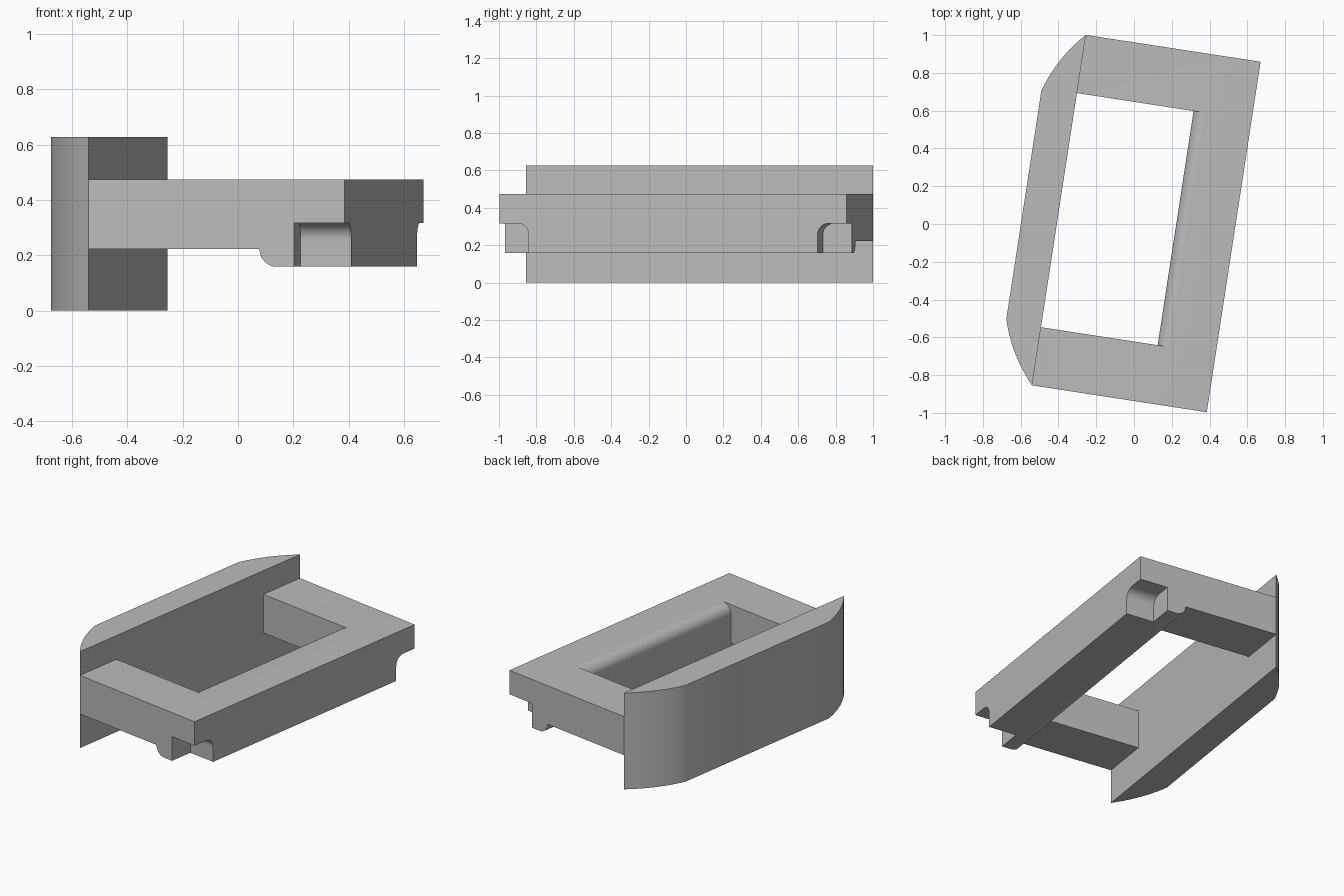
import bpy, bmesh, math
from mathutils import Vector

old = bpy.data.objects.get("Cube")
if old:
    bpy.data.objects.remove(old, do_unlink=True)

grey = bpy.data.materials.new("plain grey")
grey.use_nodes = True
color = (0.5, 0.5, 0.5, 1)
grey.diffuse_color = color
grey.node_tree.nodes["Principled BSDF"].inputs["Base Color"].default_value = color

# Shared dimensions in the turned frame
TURN = math.radians(-8.73)
HALF = 0.9385          # half length
HOLE = 0.627           # half length of the opening
PLATE_IN, PLATE_OUT = -0.404, -0.592
BAR_IN, BAR_OUT = 0.221, 0.532
TOP, BAR_BOTTOM, END_BOTTOM = 0.473, 0.159, 0.222
ROUND = 0.062


def arc(cx, cy, r, start, end, steps=10):
    """Points on a circular arc, angles in degrees."""
    angles = [math.radians(start + (end - start) * i / steps) for i in range(steps + 1)]
    return [(cx + r * math.cos(t), cy + r * math.sin(t)) for t in angles]


def prism(name, profile, axis, lo, hi):
    """Extrude a closed profile along the x, y or z axis."""
    def place(p, d):
        return {"x": (d, p[0], p[1]), "y": (p[0], d, p[1]), "z": (p[0], p[1], d)}[axis]
    bm = bmesh.new()
    base = bm.faces.new([bm.verts.new(place(p, lo)) for p in profile])
    ext = bmesh.ops.extrude_face_region(bm, geom=[base])
    moved = [v for v in ext["geom"] if isinstance(v, bmesh.types.BMVert)]
    bmesh.ops.translate(bm, verts=moved, vec=Vector(place((0, 0), hi - lo)))
    bmesh.ops.recalc_face_normals(bm, faces=bm.faces)
    mesh = bpy.data.meshes.new(name)
    bm.to_mesh(mesh)
    bm.free()
    mesh.materials.append(grey)
    obj = bpy.data.objects.new(name, mesh)
    bpy.context.collection.objects.link(obj)
    return obj


def activate(obj):
    bpy.ops.object.select_all(action="DESELECT")
    obj.select_set(True)
    bpy.context.view_layer.objects.active = obj


def combine(target, tool, operation):
    mod = target.modifiers.new("combine", "BOOLEAN")
    mod.object, mod.operation, mod.solver = tool, operation, "EXACT"
    activate(target)
    bpy.ops.object.modifier_apply(modifier=mod.name)
    bpy.data.objects.remove(tool, do_unlink=True)


# Long side bar with rounded inner edges
c = BAR_IN + ROUND
profile = [(BAR_OUT, BAR_BOTTOM), (BAR_OUT, TOP)]
profile += arc(c, TOP - ROUND, ROUND, 90, 180)
profile += arc(c, BAR_BOTTOM + ROUND, ROUND, 180, 270)
frame = prism("frame", profile, "y", -HALF, HALF)

for s in (-1, 1):
    # Cross bar at each end, joining the side bar to the plate
    a, b = PLATE_IN, BAR_IN + 0.15
    rect = [(a, END_BOTTOM), (b, END_BOTTOM), (b, TOP), (a, TOP)]
    lo, hi = sorted((s * HOLE, s * HALF))
    combine(frame, prism("cross_bar", rect, "y", lo, hi), "UNION")

for s in (-1, 1):
    # Notch under each outer corner, with a rounded inner top edge
    wall, ceiling = HALF - 0.157, 0.317
    cut = arc(wall + ROUND, ceiling - ROUND, ROUND, 180, 90)
    cut += [(1.1, ceiling), (1.1, 0.05), (wall, 0.05)]
    cut = [(s * y, z) for y, z in cut]
    combine(frame, prism("notch", cut, "x", 0.347, 0.7), "DIFFERENCE")

# Tall plate with bowed ends
start, end = Vector((PLATE_IN, HALF)), Vector((PLATE_OUT, 0.612))
chord = end - start
bulge = Vector((chord.y, -chord.x)).normalized() * 0.022
steps = 10
bow = []
for i in range(steps + 1):
    t = i / steps
    bow.append(start + chord * t + bulge * 4 * t * (1 - t))
outline = [(p.x, p.y) for p in bow]
outline += [(x, -y) for x, y in reversed(outline)]
plate = prism("tall_plate", outline, "z", 0, 0.627)

# Turn, centre and shade
for obj in (frame, plate):
    obj.rotation_euler.z = TURN
    obj.location = (0.002, 0.012, 0)
    activate(obj)
    bpy.ops.object.shade_smooth_by_angle(angle=math.radians(30))
